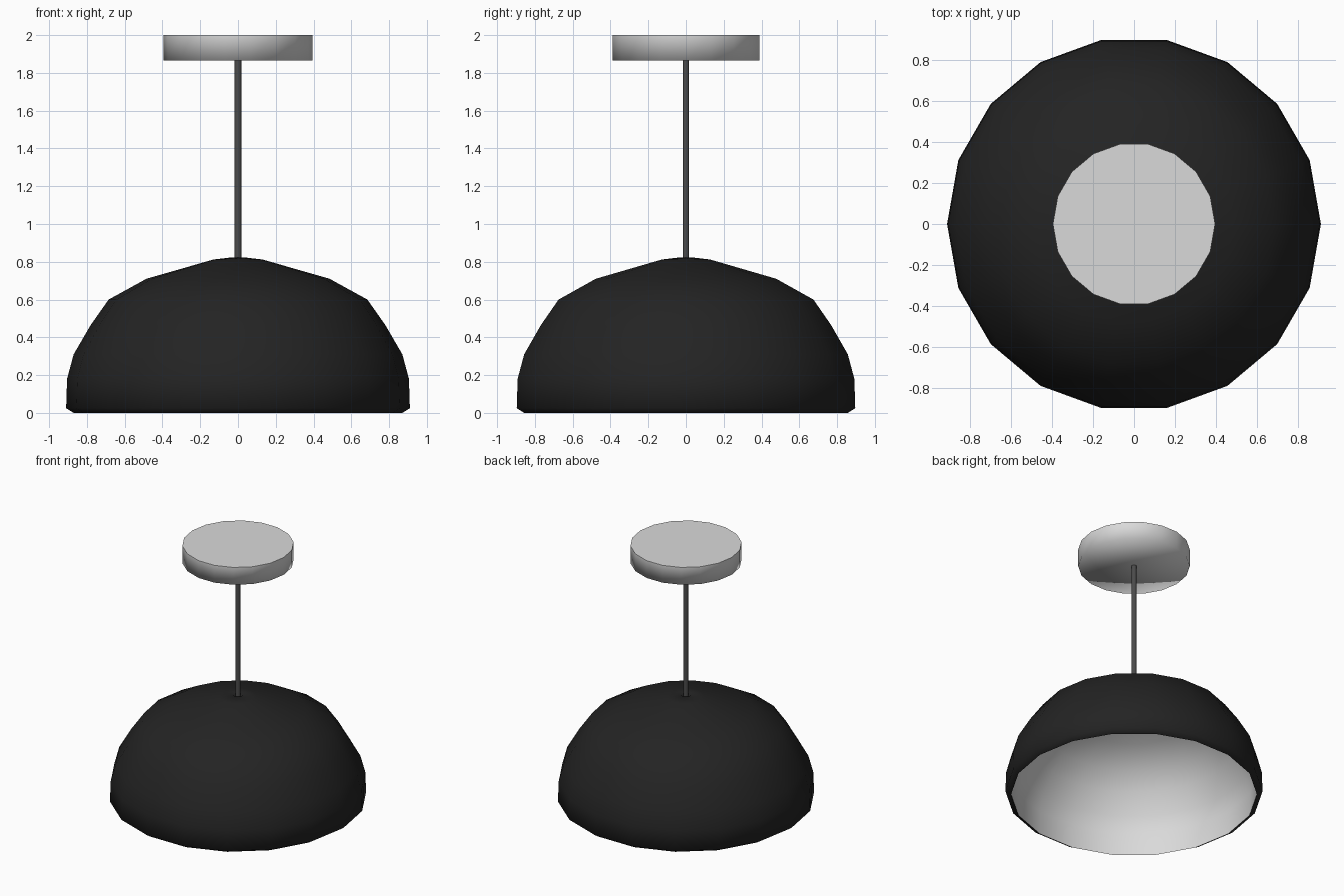
import bpy
import bmesh
import math

if "Cube" in bpy.data.objects:
    bpy.data.objects.remove(bpy.data.objects["Cube"])


def material(name, rgb):
    m = bpy.data.materials.new(name)
    m.diffuse_color = (*rgb, 1.0)
    m.use_nodes = True
    m.node_tree.nodes["Principled BSDF"].inputs["Base Color"].default_value = m.diffuse_color
    return m


BLACK = material("matte black", (0.017, 0.017, 0.017))
GREY = material("dark grey", (0.07, 0.07, 0.07))
WHITE = material("off white", (0.7, 0.7, 0.7))


def lathe(name, strips, mats, sides=18):
    """Turn (material index, profile) strips around z; strips keep sharp seams."""
    bm = bmesh.new()
    for mat, profile in strips:
        rings = []
        for r, z in profile:
            if r == 0:
                rings.append([bm.verts.new((0, 0, z))] * sides)
            else:
                rings.append([bm.verts.new((r * math.cos(math.tau * k / sides),
                                            r * math.sin(math.tau * k / sides), z))
                              for k in range(sides)])
        for a, b in zip(rings, rings[1:]):
            for k in range(sides):
                n = (k + 1) % sides
                corners = list(dict.fromkeys((a[k], a[n], b[n], b[k])))
                f = bm.faces.new(corners)
                f.material_index = mat
                f.smooth = True
    me = bpy.data.meshes.new(name)
    bm.to_mesh(me)
    bm.free()
    for m in mats:
        me.materials.append(m)
    ob = bpy.data.objects.new(name, me)
    bpy.context.collection.objects.link(ob)
    return ob


# Domed shade: black outside with rolled rim, white inside
outer = [(0.87, 0.0), (0.91, 0.025), (0.905, 0.18), (0.87, 0.31), (0.78, 0.465),
         (0.685, 0.60), (0.485, 0.71), (0.13, 0.812), (0.035, 0.823), (0.018, 0.805)]
inner = [(0, 0.785), (0.13, 0.78), (0.47, 0.68), (0.66, 0.575), (0.75, 0.45),
         (0.84, 0.30), (0.872, 0.18), (0.87, 0.0)]
lathe("lamp_shade", [(0, outer), (1, inner)], [BLACK, WHITE])

# Hanging cord
lathe("cord", [(0, [(0.018, 0.79), (0.018, 1.87)])], [GREY], sides=10)

# Ceiling canopy: soft lower edge, crisp flat top
lathe("ceiling_canopy", [
    (0, [(0, 1.865), (0.395, 1.865), (0.395, 2.0)]),
    (0, [(0.395, 2.0), (0, 2.0)]),
], [WHITE])
